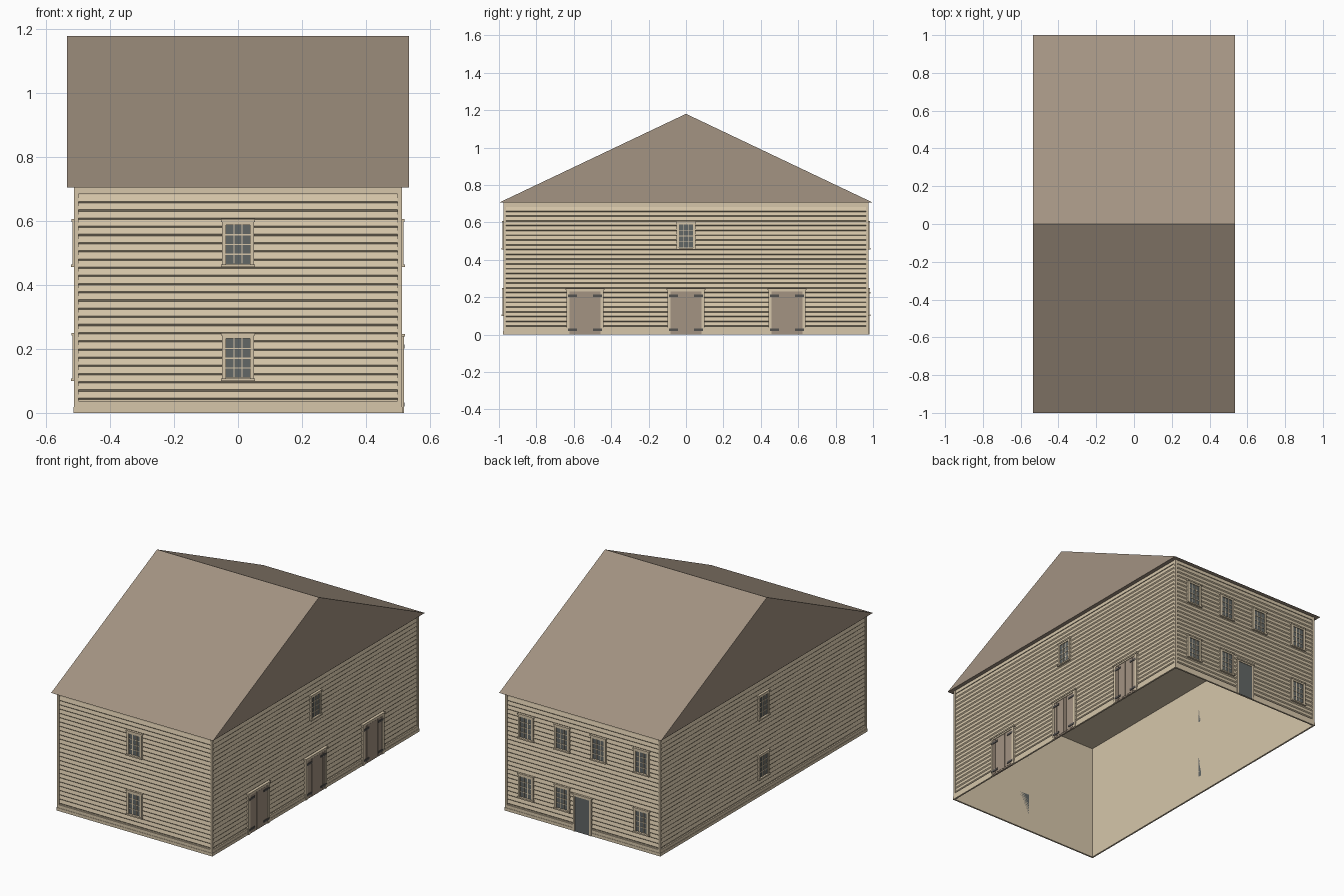
import bpy, bmesh
from math import pi
from mathutils import Matrix, Vector

default = bpy.data.objects.get("Cube")
if default:
    bpy.data.objects.remove(default, do_unlink=True)


def material(name, rgb):
    lin = [((c / 255 + 0.055) / 1.055) ** 2.4 for c in rgb] + [1.0]
    mat = bpy.data.materials.new(name)
    mat.use_nodes = True
    mat.diffuse_color = lin
    node = mat.node_tree.nodes["Principled BSDF"]
    node.inputs["Base Color"].default_value = lin
    node.inputs["Roughness"].default_value = 0.9
    return mat


TAN = material("tan_siding", (214, 198, 170))
BROWN = material("brown_roof", (163, 147, 130))
SLATE = material("slate_glass", (98, 103, 102))
IRON = material("dark_iron", (84, 82, 80))

HX, HY, TOP = 0.505, 0.968, 0.705   # wall half sizes and eave height


def finish(name, bm, mat, matrix=Matrix()):
    mesh = bpy.data.meshes.new(name)
    bm.transform(matrix)
    bm.to_mesh(mesh)
    bm.free()
    mesh.materials.append(mat)
    obj = bpy.data.objects.new(name, mesh)
    bpy.context.collection.objects.link(obj)
    return obj


def add_box(bm, u0, u1, d0, d1, z0, z1):
    """Box in wall space: u along the wall, d outward, z up."""
    size = Matrix.Diagonal((u1 - u0, d1 - d0, z1 - z0, 1))
    mid = Vector((u0 + u1, -d0 - d1, z0 + z1)) / 2
    bmesh.ops.create_cube(bm, size=1, matrix=Matrix.Translation(mid) @ size)


def boxes(name, mat, wall, *dims):
    bm = bmesh.new()
    for d in dims:
        add_box(bm, *d)
    return finish(name, bm, mat, wall)


def wall_space(angle, dist):
    return Matrix.Rotation(angle, 4, "Z") @ Matrix.Translation((0, -dist, 0))


FRONT, BACK = wall_space(0, HY), wall_space(pi, HY)
SIDE_POS, SIDE_NEG = wall_space(pi / 2, HX), wall_space(-pi / 2, HX)

# Wall shell, open at the bottom
bm = bmesh.new()
bmesh.ops.create_cube(bm, size=1, matrix=Matrix.Translation((0, 0, TOP / 2))
                      @ Matrix.Diagonal((2 * HX, 2 * HY, TOP, 1)))
bm.faces.ensure_lookup_table()
floor = [f for f in bm.faces if f.normal.z < -0.5]
bmesh.ops.delete(bm, geom=floor, context="FACES_ONLY")
finish("wall_shell", bm, TAN)

# Solid gabled roof, ridge along x
bm = bmesh.new()
ends = [[bm.verts.new((x, y, z)) for y, z in ((-1, TOP), (1, TOP), (0, 1.18))]
        for x in (-0.535, 0.535)]
bm.faces.new(ends[0])
bm.faces.new(ends[1])
for i in range(3):
    j = (i + 1) % 3
    bm.faces.new((ends[0][i], ends[0][j], ends[1][j], ends[1][i]))
bmesh.ops.recalc_face_normals(bm, faces=bm.faces)
finish("roof", bm, BROWN)


def siding(name, wall, half, rows=25):
    """Overlapping boards as one stepped sheet."""
    bm = bmesh.new()
    low, high = 0.042, 0.682
    pitch = (high - low) / rows
    profile = [(0.0, low)]
    for i in range(rows):
        z = low + i * pitch
        profile += [(0.006, z + 0.005), (0.001, z + pitch)]
    profile.append((0.001, TOP))
    pairs = [[bm.verts.new((u, -d, z)) for u in (-half, half)] for d, z in profile]
    for a, b in zip(pairs, pairs[1:]):
        bm.faces.new((a[0], a[1], b[1], b[0]))
    finish(name, bm, TAN, wall)


for side, wall, half in (("front", FRONT, HX), ("back", BACK, HX),
                         ("left", SIDE_POS, HY), ("right", SIDE_NEG, HY)):
    siding(side + "_siding", wall, half)
    edge = half + 0.008
    # Corner boards, frieze and base board
    boxes(side + "_trim", TAN, wall,
          (-edge, -half + 0.006, 0, 0.008, 0.037, TOP),
          (half - 0.006, edge, 0, 0.008, 0.037, TOP),
          (-half, half, 0, 0.006, 0.685, TOP),
          (-edge, edge, 0, 0.008, 0.018, 0.037),
          (-edge - 0.002, edge + 0.002, 0, 0.01, 0, 0.018))


def window(name, wall, u, z):
    """Twelve-pane window with its sill at height z."""
    w, g = 0.05, 0.037
    z0, z1 = z + 0.01, z + 0.132
    boxes(name + "_glass", SLATE, wall, (u - g, u + g, 0, 0.008, z0, z1))
    bars = [(u - w, u - g, 0, 0.013, z, z + 0.148),
            (u + g, u + w, 0, 0.013, z, z + 0.148),
            (u - g, u + g, 0, 0.013, z1, z + 0.148),
            (u - w - 0.003, u + w + 0.003, 0, 0.016, z + 0.142, z + 0.15),
            (u - w - 0.003, u + w + 0.003, 0, 0.018, z, z + 0.008)]
    for s in (-1, 1):
        c = u + s * g / 3
        bars.append((c - 0.002, c + 0.002, 0, 0.01, z0, z1))
    for i in (1, 2, 3):
        c = z0 + (z1 - z0) * i / 4
        bars.append((u - g, u + g, 0, 0.01, c - 0.002, c + 0.002))
    boxes(name + "_frame", TAN, wall, *bars)


LOW, HIGH = 0.1, 0.456
for z, level in ((LOW, "lower"), (HIGH, "upper")):
    window("front_window_" + level, FRONT, 0, z)
    window("right_window_" + level, SIDE_NEG, 0, z)
    # Back wall u runs opposite to x
    for i, u in enumerate((-0.375, -0.135, 0.105, 0.39)):
        if level == "upper" or i != 2:
            window(f"back_window_{level}_{i}", BACK, u, z)
window("left_window_upper", SIDE_POS, 0, HIGH)


def door_frame(name, wall, u, inner, outer, height):
    boxes(name, TAN, wall,
          (u - outer, u - inner, 0, 0.014, 0, height),
          (u + inner, u + outer, 0, 0.014, 0, height),
          (u - outer, u + outer, 0, 0.014, height, height + 0.014),
          (u - outer - 0.005, u + outer + 0.005, 0, 0.018, height + 0.009, height + 0.017))


# Back entrance
door_frame("back_door_frame", BACK, 0, 0.048, 0.06, 0.21)
boxes("back_door", SLATE, BACK, (-0.048, 0.048, 0, 0.011, 0, 0.21))

# Double plank doors with strap hinges
for n, u in enumerate((-0.54, 0, 0.54)):
    door_frame(f"plank_door_frame_{n}", SIDE_POS, u, 0.083, 0.1, 0.23)
    step = 0.166 / 8
    planks = [(u - 0.083 + i * step, u - 0.083 + (i + 1) * step - 0.0015,
               0, 0.012, 0.008, 0.228) for i in range(8)]
    planks.append((u - 0.083, u + 0.083, 0, 0.0105, 0, 0.23))
    boxes(f"plank_door_{n}", BROWN, SIDE_POS, *planks)
    straps = []
    for s in (-1, 1):
        for z in (0.026, 0.208):
            a, b = sorted((u + s * 0.042, u + s * 0.092))
            straps.append((a, b, 0.01, 0.0155, z - 0.006, z + 0.006))
    boxes(f"strap_hinges_{n}", IRON, SIDE_POS, *straps)
